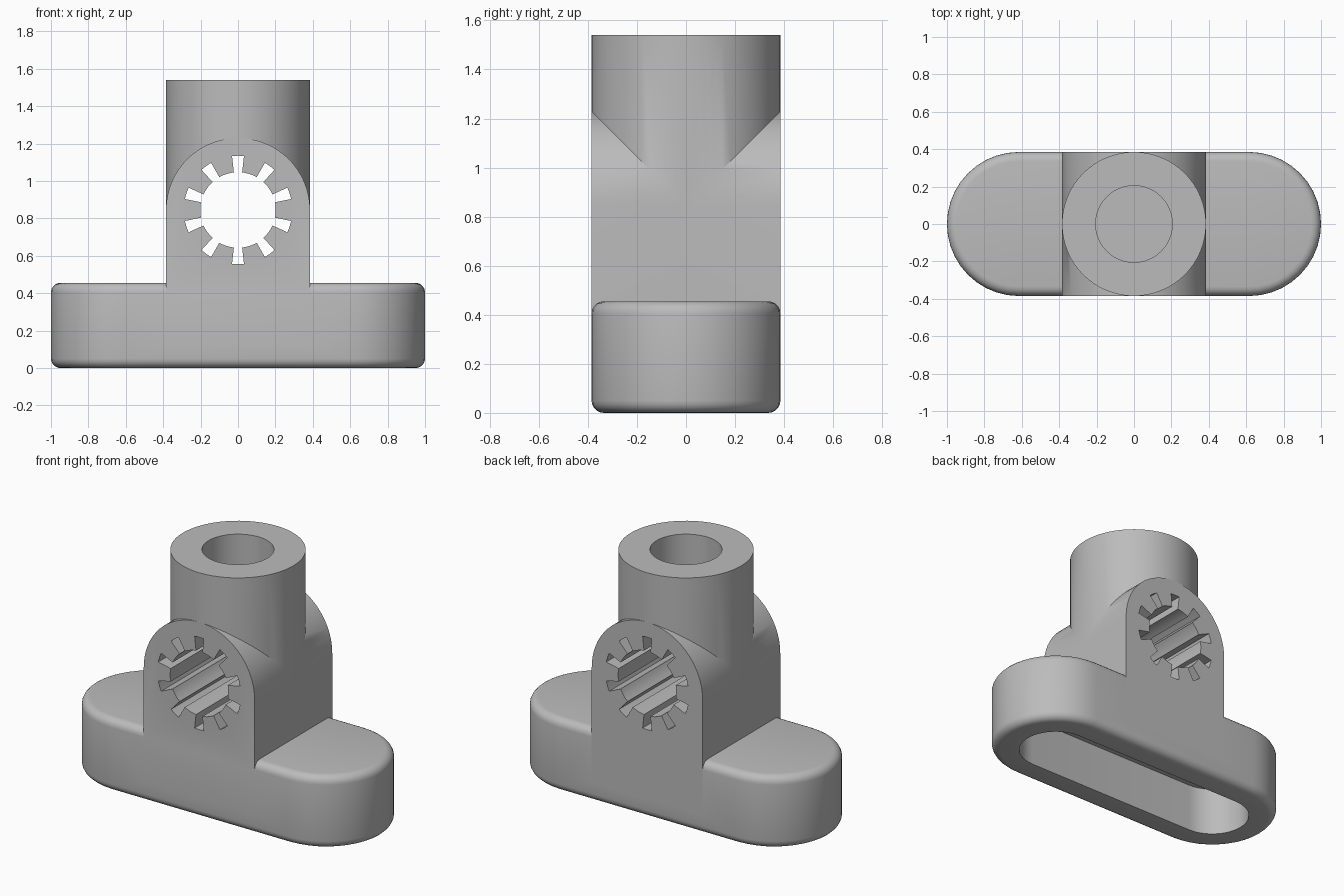
import bpy, bmesh, math
from mathutils import Matrix

cube = bpy.data.objects.get("Cube")
if cube:
    bpy.data.objects.remove(cube, do_unlink=True)

R = 0.385          # outer radius shared by base ends, arch and post
HUB_Z = 0.845      # height of the splined bore axis

grey = bpy.data.materials.new("plain grey")
grey.use_nodes = True
colour = (0.5, 0.5, 0.5, 1)
grey.diffuse_color = colour
grey.node_tree.nodes["Principled BSDF"].inputs["Base Color"].default_value = colour


def arc(cx, cy, r, start, end, steps):
    return [(cx + r * math.cos(math.radians(start + (end - start) * i / steps)),
             cy + r * math.sin(math.radians(start + (end - start) * i / steps)))
            for i in range(steps + 1)]


def stadium(r):
    return arc(1 - R, 0, r, -90, 90, 20) + arc(R - 1, 0, r, 90, 270, 20)


def prism(name, outline, low, high, along_y=False, round_edge=0):
    """Extrude a closed outline along z, or along y for a front-facing profile."""
    bm = bmesh.new()
    face = bm.faces.new([bm.verts.new((a, b, low)) for a, b in outline])
    top = bmesh.ops.extrude_face_region(bm, geom=[face])["geom"]
    bmesh.ops.translate(bm, vec=(0, 0, high - low),
                        verts=[g for g in top if isinstance(g, bmesh.types.BMVert)])
    if round_edge:
        rims = [e for e in bm.edges if abs(e.verts[0].co.z - e.verts[1].co.z) < 1e-5]
        bmesh.ops.bevel(bm, geom=rims, offset=round_edge, segments=5,
                        profile=0.5, affect='EDGES')
    if along_y:
        bm.transform(Matrix.Rotation(math.pi / 2, 4, 'X'))
    bmesh.ops.recalc_face_normals(bm, faces=bm.faces)
    mesh = bpy.data.meshes.new(name)
    bm.to_mesh(mesh)
    bm.free()
    mesh.materials.append(grey)
    obj = bpy.data.objects.new(name, mesh)
    bpy.context.collection.objects.link(obj)
    return obj


def combine(target, other, operation):
    mod = target.modifiers.new(other.name, 'BOOLEAN')
    mod.operation, mod.solver, mod.object = operation, 'EXACT', other
    bpy.context.view_layer.objects.active = target
    bpy.ops.object.modifier_apply(modifier=mod.name)
    bpy.data.objects.remove(other, do_unlink=True)


# Rounded base, arched upright and round post joined into one body
body = prism("mounting_bracket", stadium(R), 0, 0.455, round_edge=0.05)
arch = [(-R, 0.12), (R, 0.12)] + arc(0, HUB_Z, R, 0, 180, 32)
combine(body, prism("arched_upright", arch, -R, R, along_y=True), 'UNION')
post = arc(0, 0, R, 0, 360, 64)[:-1]
combine(body, prism("round_post", post, 0.6, 1.54), 'UNION')

# Hollow under the base and blind socket in the post
combine(body, prism("base_hollow", stadium(0.22), -0.1, 0.31), 'DIFFERENCE')
socket = arc(0, 0, 0.205, 0, 360, 48)[:-1]
combine(body, prism("post_socket", socket, 1.23, 1.7), 'DIFFERENCE')

# Splined cross bore: a round hole with ten flared keyways
spline = []
for i in range(10):
    mid = 90 + 36 * i
    spline += arc(0, HUB_Z, 0.29, mid - 6.3, mid + 6.3, 2)
    spline += arc(0, HUB_Z, 0.202, mid + 6.3, mid + 29.7, 5)
combine(body, prism("splined_bore", spline, -0.6, 0.6, along_y=True), 'DIFFERENCE')

# Smooth curved walls, crisp edges
bpy.ops.object.select_all(action='DESELECT')
body.select_set(True)
bpy.context.view_layer.objects.active = body
bpy.ops.object.shade_smooth_by_angle(angle=math.radians(30))
